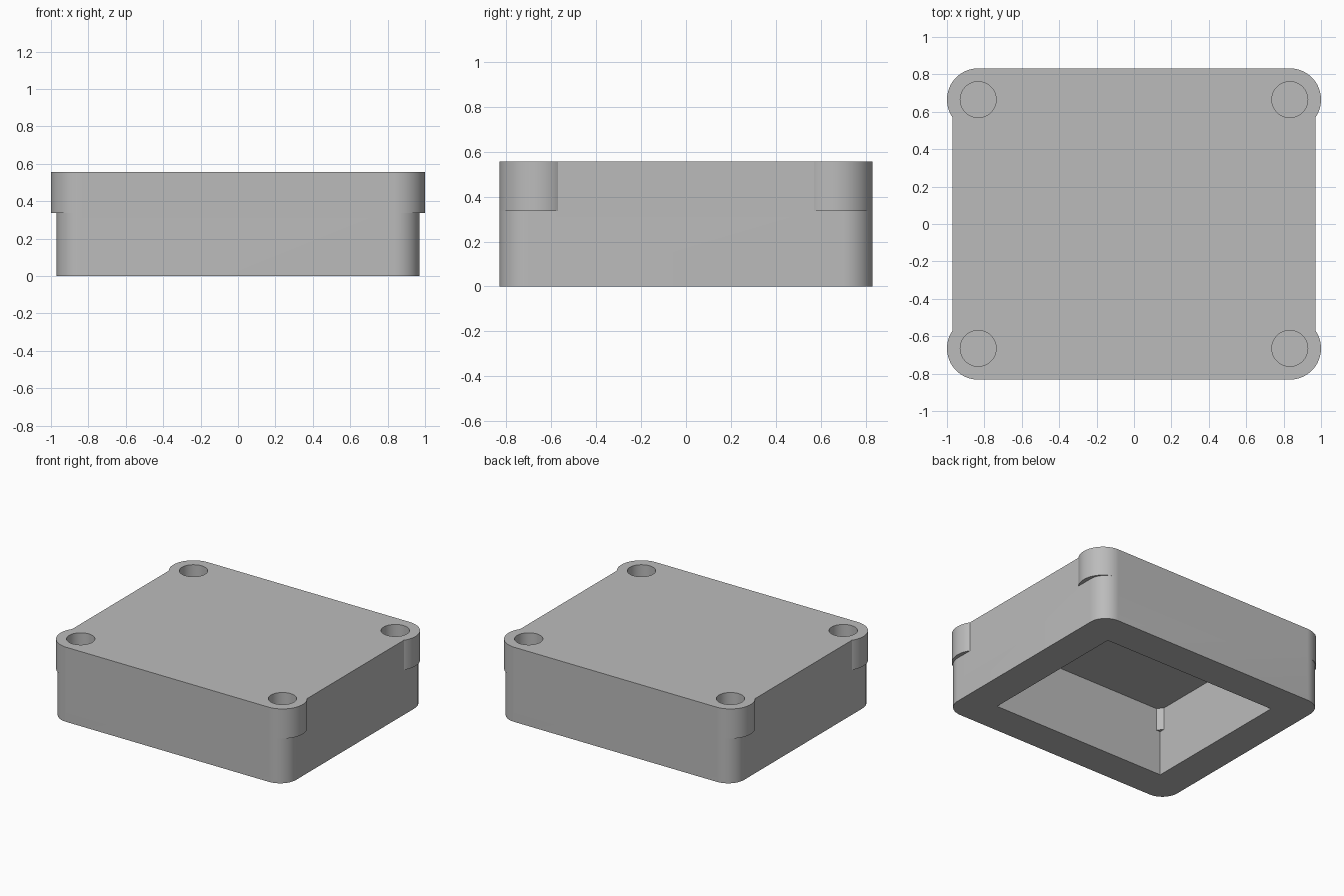
import bpy, bmesh, math

if "Cube" in bpy.data.objects:
    bpy.data.objects.remove(bpy.data.objects["Cube"], do_unlink=True)

HX, HY, TOP = 0.97, 0.832, 0.557        # body half sizes and height
CORNER, WALL, ROOF = 0.133, 0.25, 0.053
EAR_X, EAR_Y, EAR_R, EAR_Z = 0.833, 0.665, 0.167, 0.336
HOLE_R, HOLE_DEPTH = 0.096, 0.17

grey = bpy.data.materials.new("grey_plastic")
grey.use_nodes = True
colour = (0.5, 0.5, 0.5, 1)
grey.diffuse_color = colour
grey.node_tree.nodes["Principled BSDF"].inputs["Base Color"].default_value = colour


def prism(name, outline, z0, z1):
    """Upright solid from a counter-clockwise outline."""
    bm = bmesh.new()
    base = bm.faces.new([bm.verts.new((x, y, z0)) for x, y in outline])
    top = bmesh.ops.extrude_face_region(bm, geom=[base])["geom"]
    bmesh.ops.translate(bm, vec=(0, 0, z1 - z0),
                        verts=[v for v in top if isinstance(v, bmesh.types.BMVert)])
    bmesh.ops.recalc_face_normals(bm, faces=bm.faces)
    mesh = bpy.data.meshes.new(name)
    bm.to_mesh(mesh)
    bm.free()
    mesh.materials.append(grey)
    obj = bpy.data.objects.new(name, mesh)
    bpy.context.collection.objects.link(obj)
    return obj


def arc(cx, cy, r, start, sweep, steps):
    angles = [math.radians(start + sweep * i / steps) for i in range(steps + 1)]
    return [(cx + r * math.cos(a), cy + r * math.sin(a)) for a in angles]


def circle(cx, cy, r, steps=64):
    return arc(cx, cy, r, 0, 360, steps)[:-1]


def combine(target, tool, operation):
    """Apply a boolean and discard the tool."""
    mod = target.modifiers.new(operation, 'BOOLEAN')
    mod.operation, mod.solver, mod.object = operation, 'EXACT', tool
    graph = bpy.context.evaluated_depsgraph_get()
    result = bpy.data.meshes.new_from_object(target.evaluated_get(graph))
    target.modifiers.clear()
    target.data = result
    bpy.data.objects.remove(tool, do_unlink=True)


# Rounded box body
quadrants = [(1, 1), (-1, 1), (-1, -1), (1, -1)]
outline = []
for i, (sx, sy) in enumerate(quadrants):
    outline += arc(sx * (HX - CORNER), sy * (HY - CORNER), CORNER, 90 * i, 90, 16)
box = prism("box_lid", outline, 0, TOP)

# Hollow underside
cavity = [(sx * (HX - WALL), sy * (HY - WALL)) for sx, sy in quadrants]
combine(box, prism("cavity_cutter", cavity, -0.1, TOP - ROOF), 'DIFFERENCE')

# Corner bosses, each with a blind hole from above
for sx, sy in quadrants:
    x, y = sx * EAR_X, sy * EAR_Y
    combine(box, prism("corner_boss", circle(x, y, EAR_R), EAR_Z, TOP), 'UNION')
for sx, sy in quadrants:
    hole = circle(sx * EAR_X, sy * EAR_Y, HOLE_R)
    combine(box, prism("hole_cutter", hole, TOP - HOLE_DEPTH, TOP + 0.1), 'DIFFERENCE')

# Smooth round walls, sharp rims
bpy.ops.object.select_all(action='DESELECT')
box.select_set(True)
bpy.context.view_layer.objects.active = box
bpy.ops.object.shade_smooth_by_angle(angle=math.radians(25))
